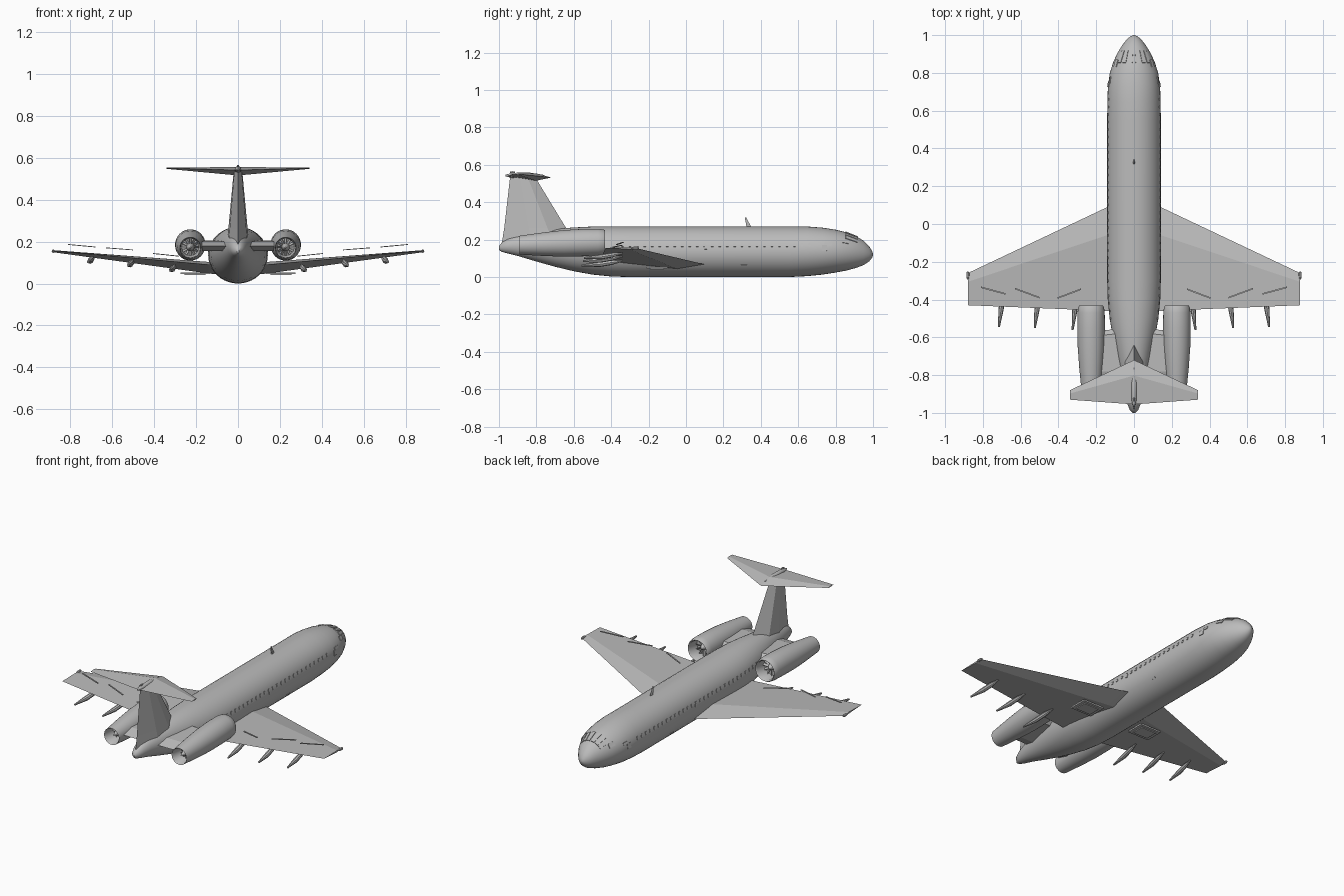
import bpy, bmesh, math
from mathutils import Vector, Matrix

if "Cube" in bpy.data.objects:
    bpy.data.objects.remove(bpy.data.objects["Cube"])

grey = bpy.data.materials.new("light_grey")
grey.use_nodes = True
COLOUR = (0.5, 0.5, 0.5, 1)
grey.diffuse_color = COLOUR
grey.node_tree.nodes["Principled BSDF"].inputs["Base Color"].default_value = COLOUR


def finish(name, bm, mirror=False, smooth=None):
    """Turn a bmesh in world space into an object, optionally mirrored across x."""
    bmesh.ops.recalc_face_normals(bm, faces=bm.faces)
    mesh = bpy.data.meshes.new(name)
    bm.to_mesh(mesh)
    bm.free()
    mesh.materials.append(grey)
    ob = bpy.data.objects.new(name, mesh)
    bpy.context.collection.objects.link(ob)
    if mirror:
        ob.modifiers.new("Mirror", "MIRROR").use_mirror_merge = False
    if smooth:
        bpy.ops.object.select_all(action="DESELECT")
        ob.select_set(True)
        bpy.context.view_layer.objects.active = ob
        bpy.ops.object.shade_smooth_by_angle(angle=math.radians(smooth))
    return ob


def loft(bm, rings, caps=True):
    """Skin a list of equal-length closed rings."""
    rows = [[bm.verts.new(p) for p in ring] for ring in rings]
    n = len(rows[0])
    for a, b in zip(rows, rows[1:]):
        for i in range(n):
            j = (i + 1) % n
            bm.faces.new((a[i], a[j], b[j], b[i]))
    if caps:
        bm.faces.new(rows[0])
        bm.faces.new(rows[-1])


def ring(x, y, z, rx, rz, n):
    turn = 2 * math.pi / n
    return [(x + rx * math.cos(i * turn), y, z + rz * math.sin(i * turn)) for i in range(n)]


def box(bm, centre, size, rotation=None):
    m = Matrix.Translation(centre)
    if rotation:
        m = m @ rotation
    bmesh.ops.create_cube(bm, size=1, matrix=m @ Matrix.Diagonal((*size, 1)))


def foil(x, lead, trail, z_lead, z_trail, thick, crest=0.27):
    """Four-sided wing section."""
    y = lead + (trail - lead) * crest
    z = z_lead + (z_trail - z_lead) * crest
    return [(x, lead, z_lead), (x, y, z + thick / 2), (x, trail, z_trail), (x, y, z - thick / 2)]


# Fuselage stations: y, half width, bottom, top
STATIONS = [
    (-1, .006, .145, .165), (-.985, .022, .135, .185), (-.95, .036, .125, .205),
    (-.9, .048, .113, .222), (-.8, .07, .083, .243), (-.7, .092, .055, .257),
    (-.6, .112, .031, .265), (-.5, .129, .013, .27), (-.4, .139, .003, .27),
    (-.3, .142, 0, .27), (.55, .142, 0, .27), (.65, .141, .005, .27), (.73, .138, .013, .264),
    (.8, .128, .024, .253), (.86, .109, .035, .238), (.91, .085, .049, .218),
    (.95, .06, .064, .194), (.98, .036, .084, .163), (.995, .016, .103, .14), (1, .003, .118, .124)]
bm = bmesh.new()
loft(bm, [ring(0, y, (lo + hi) / 2, w, (hi - lo) / 2, 40) for y, w, lo, hi in STATIONS])
finish("fuselage", bm, smooth=40)


def skin(y, degrees):
    """Point and outward frame on the fuselage; 0 degrees is the left side, 90 the top."""
    for a, b in zip(STATIONS, STATIONS[1:]):
        if a[0] <= y <= b[0]:
            t = (y - a[0]) / (b[0] - a[0])
            slope = [(q - p) / (b[0] - a[0]) for p, q in zip(a, b)]
            _, w, lo, hi = (p + (q - p) * t for p, q in zip(a, b))
            break
    c, s = math.cos(math.radians(degrees)), math.sin(math.radians(degrees))
    h = (hi - lo) / 2
    point = Vector((w * c, y, (lo + hi) / 2 + h * s))
    around = Vector((-w * s, 0, h * c)).normalized()
    along = Vector((slope[1] * c, 1, (slope[2] + slope[3]) / 2 + (slope[3] - slope[2]) / 2 * s))
    normal = along.cross(around).normalized()
    if normal.x * c + normal.z * s < 0:
        normal = -normal
    along = around.cross(normal)
    frame = Matrix((along, around, normal)).transposed().to_4x4()
    return point, frame


def plates(name, items):
    bm = bmesh.new()
    for y, degrees, length, height in items:
        point, frame = skin(y, degrees)
        box(bm, point, (length, height, .005), frame)
    finish(name, bm, mirror=True)


plates("cabin_windows", [(-.5 + .04 * i, 15, .012, .018) for i in range(30)])
plates("doors_and_hatches", [(.74, 8, .028, .03), (.105, 10, .014, .02), (.31, -32, .03, .008)])
plates("cockpit_windows", [(.885, d, .07, .02) for d in (80, 62, 46)] + [(.85, 32, .04, .025)])
plates("nose_side_fairings", [(.76, 18, .04, .015)])

# Main wings
bm = bmesh.new()
loft(bm, [foil(.05, .13, -.465, .062, .085, .06), foil(.14, .09, -.46, .07, .09, .055),
          foil(.88, -.26, -.43, .153, .156, .01)])
finish("wings", bm, mirror=True)

# Wing tip lights
bm = bmesh.new()
loft(bm, [ring(.88, y, .154, r, r, 8) for y, r in ((-.295, .004), (-.28, .008), (-.26, .008), (-.252, .004))])
finish("wing_tip_lights", bm, mirror=True)

# Thin strips raised over the wing
bm = bmesh.new()
for a, b in (((.28, -.345, .13), (.405, -.392, .143)), ((.5, -.39, .16), (.63, -.342, .17)),
             ((.68, -.37, .174), (.81, -.335, .186))):
    loft(bm, [[(x, y - .004, z - .002), (x, y + .004, z - .002),
               (x, y + .004, z + .002), (x, y - .004, z + .002)] for x, y, z in (a, b)])
finish("wing_strips", bm, mirror=True)

# Flap track fairings
bm = bmesh.new()
for x, z, end in ((.3, .08, -.56), (.5, .103, -.55), (.69, .12, -.545)):
    for_path = ((0, .006, .004), (.25, -.002, .013), (.55, -.012, .014), (1, -.018, .005))
    loft(bm, [ring(x + .025 * t, -.34 + (end + .34) * t, z + dz, r, r, 8) for t, dz, r in for_path])
finish("flap_fairings", bm, mirror=True, smooth=40)

# Wheel well doors under the wing roots
bm = bmesh.new()
box(bm, (.205, -.155, .049), (.14, .11, .009))
box(bm, (.205, -.155, .043), (.1, .075, .006))
finish("wheel_well_doors", bm, mirror=True)

# Engine nacelles: y and radius, from exhaust plug over the shell into the intake
NACELLE = [(-.8, .002), (-.8, .04), (-.885, .046), (-.89, .05), (-.86, .053), (-.76, .063),
           (-.65, .071), (-.55, .073), (-.47, .072), (-.44, .068), (-.432, .063),
           (-.44, .057), (-.51, .056), (-.51, .002)]


def axis_z(y):
    return .186 + .04 * min(0, y + .5)


ENGINE_X = .227
bm = bmesh.new()
loft(bm, [ring(ENGINE_X, y, axis_z(y), r, r, 32) for y, r in NACELLE])
finish("engine_nacelles", bm, mirror=True, smooth=40)

bm = bmesh.new()
for cone in (((-.52, .02), (-.49, .017), (-.465, .002)), ((-.79, .022), (-.83, .018), (-.87, .003))):
    loft(bm, [ring(ENGINE_X, y, axis_z(y), r, r, 16) for y, r in cone])
finish("engine_cones", bm, mirror=True, smooth=50)

bm = bmesh.new()
for y, reach in ((-.5, .056), (-.815, .041)):
    for k in range(12):
        turn = Matrix.Rotation(k * math.pi / 6, 4, "Y")
        tilt = Matrix.Rotation(math.radians(40), 4, "X")
        offset = turn @ Vector((reach / 2, 0, 0))
        box(bm, offset + Vector((ENGINE_X, y, axis_z(y))), (reach, .014, .002), turn @ tilt)
finish("engine_blades", bm, mirror=True)

# Engine pylons
bm = bmesh.new()
loft(bm, [[(x, lead, .182), (x, lead - .025, .205), (x, -.78, .2), (x, -.85, .178),
           (x, -.78, .155), (x, lead - .025, .158)] for x, lead in ((.03, -.55), (.18, -.565))])
finish("engine_pylons", bm, mirror=True)


# Tail fin: six-sided sections stacked in z
def fin(z, lead, trail, half):
    chord = trail - lead
    a, b = lead + .3 * chord, lead + .6 * chord
    return [(0, lead, z), (half, a, z), (half * .85, b, z), (0, trail, z),
            (-half * .85, b, z), (-half, a, z)]


bm = bmesh.new()
loft(bm, [fin(.18, -.59, -.985, .054), fin(.26, -.64, -.972, .046), fin(.54, -.81, -.94, .02)])
finish("tail_fin", bm)

# Tailplane on top of the fin
bm = bmesh.new()
loft(bm, [foil(0, -.72, -.955, .532, .54, .04, .35), foil(.34, -.88, -.93, .549, .55, .006, .35)])
finish("tailplane", bm, mirror=True)

# Bullet fairing and light over the fin
bm = bmesh.new()
loft(bm, [ring(0, y, .543, r, r, 12) for y, r in ((-.965, .004), (-.93, .014), (-.84, .016), (-.76, .003))])
loft(bm, [ring(0, y, .56, r, r, 8) for y, r in ((-.94, .003), (-.93, .006), (-.915, .003))])
finish("tail_bullet", bm, smooth=40)

# Blade aerial on the spine
bm = bmesh.new()
loft(bm, [[(0, front, z), (half, back, z), (-half, back, z)]
          for z, front, back, half in ((.262, .352, .325, .006), (.318, .322, .314, .002))])
finish("spine_aerial", bm)
